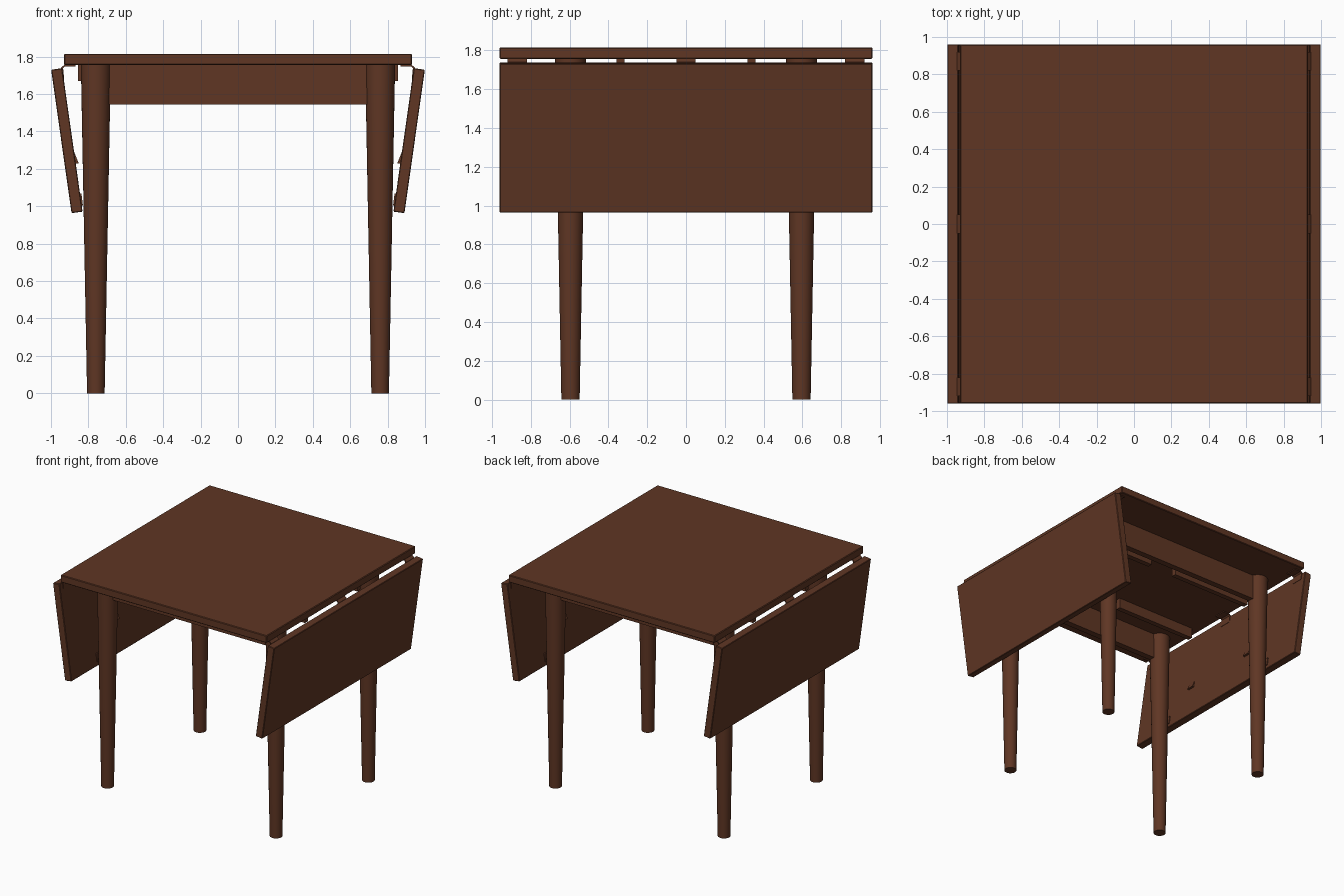
import bpy, bmesh, math
from mathutils import Matrix, Vector

if "Cube" in bpy.data.objects:
    bpy.data.objects.remove(bpy.data.objects["Cube"])

wood = bpy.data.materials.new("warm brown wood")
wood.diffuse_color = (0.115, 0.037, 0.0175, 1)
wood.use_nodes = True
wood.node_tree.nodes["Principled BSDF"].inputs["Base Color"].default_value = wood.diffuse_color


def finish(name, bm, bevel=0.0, smooth=False):
    bmesh.ops.recalc_face_normals(bm, faces=bm.faces)
    me = bpy.data.meshes.new(name)
    bm.to_mesh(me)
    bm.free()
    me.materials.append(wood)
    ob = bpy.data.objects.new(name, me)
    bpy.context.collection.objects.link(ob)
    if bevel:
        m = ob.modifiers.new("edge", 'BEVEL')
        m.width = bevel
        m.segments = 1
    if smooth:
        bpy.context.view_layer.objects.active = ob
        ob.select_set(True)
        bpy.ops.object.shade_smooth_by_angle(angle=math.radians(35))
        ob.select_set(False)
    return ob


def box(name, lo, hi, bevel=0.0):
    lo, hi = Vector(lo), Vector(hi)
    bm = bmesh.new()
    bmesh.ops.create_cube(bm, size=1)
    for v in bm.verts:
        v.co = (lo + hi) / 2 + Vector(a * b for a, b in zip(v.co, hi - lo))
    return finish(name, bm, bevel)


def prism(name, profile, y0, y1, side, bevel=0.0):
    """Extrude an x-z profile along y; side = -1 mirrors it in x."""
    bm = bmesh.new()
    face = bm.faces.new([bm.verts.new((side * x, y0, z)) for x, z in profile])
    ext = bmesh.ops.extrude_face_region(bm, geom=[face])
    verts = [g for g in ext["geom"] if isinstance(g, bmesh.types.BMVert)]
    bmesh.ops.translate(bm, verts=verts, vec=(0, y1 - y0, 0))
    return finish(name, bm, bevel)


# fixed centre top
box("table_top", (-0.93, -0.96, 1.755), (0.93, 0.96, 1.815), 0.005)

for sy, end in ((-1, "front"), (1, "back")):
    # long apron between the legs
    y0, y1 = sorted((sy * 0.575, sy * 0.625))
    box(end + "_apron", (-0.74, y0, 1.545), (0.74, y1, 1.755))
    for sx, side in ((-1, "left"), (1, "right")):
        # tapered round leg
        bm = bmesh.new()
        bmesh.ops.create_cone(bm, cap_ends=True, segments=32, radius1=0.047, radius2=0.08,
                              depth=1.755, matrix=Matrix.Translation((sx * 0.76, sy * 0.595, 0.8775)))
        finish(f"{end}_{side}_leg", bm, smooth=True)
        # sliding leaf support
        x0, x1 = sorted((sx * 0.12, sx * 0.855))
        box(f"{end}_{side}_slide_bar", (x0, sy * 0.337 - 0.021, 1.67), (x1, sy * 0.337 + 0.021, 1.755))
        # wedge stop on the inside of the leaf
        prism(f"{end}_{side}_leaf_stop", [(0.882, 1.305), (0.852, 1.23), (0.875, 1.225)],
              sy * 0.337 - 0.03, sy * 0.337 + 0.03, sx)
        # bumper where the leaf rests on the leg
        prism(f"{end}_{side}_bumper", [(0.85, 1.07), (0.837, 1.068), (0.829, 1.005), (0.84, 1.0)],
              sy * 0.595 - 0.03, sy * 0.595 + 0.03, sx)

for sx, side in ((-1, "left"), (1, "right")):
    # hanging drop leaf, leaning in at the bottom
    prism(side + "_drop_leaf", [(0.94, 1.738), (0.999, 1.73), (0.89, 0.963), (0.831, 0.971)],
          -0.96, 0.96, sx, 0.004)
    # hinges: thin bent plates between top and leaf
    for i, y in enumerate((-0.87, 0, 0.87)):
        prism(f"{side}_hinge_{i + 1}", [(0.87, 1.757), (0.928, 1.757), (0.946, 1.74), (0.938, 1.68),
                                        (0.929, 1.68), (0.935, 1.738), (0.925, 1.748), (0.87, 1.748)],
              y - 0.05, y + 0.05, sx)
